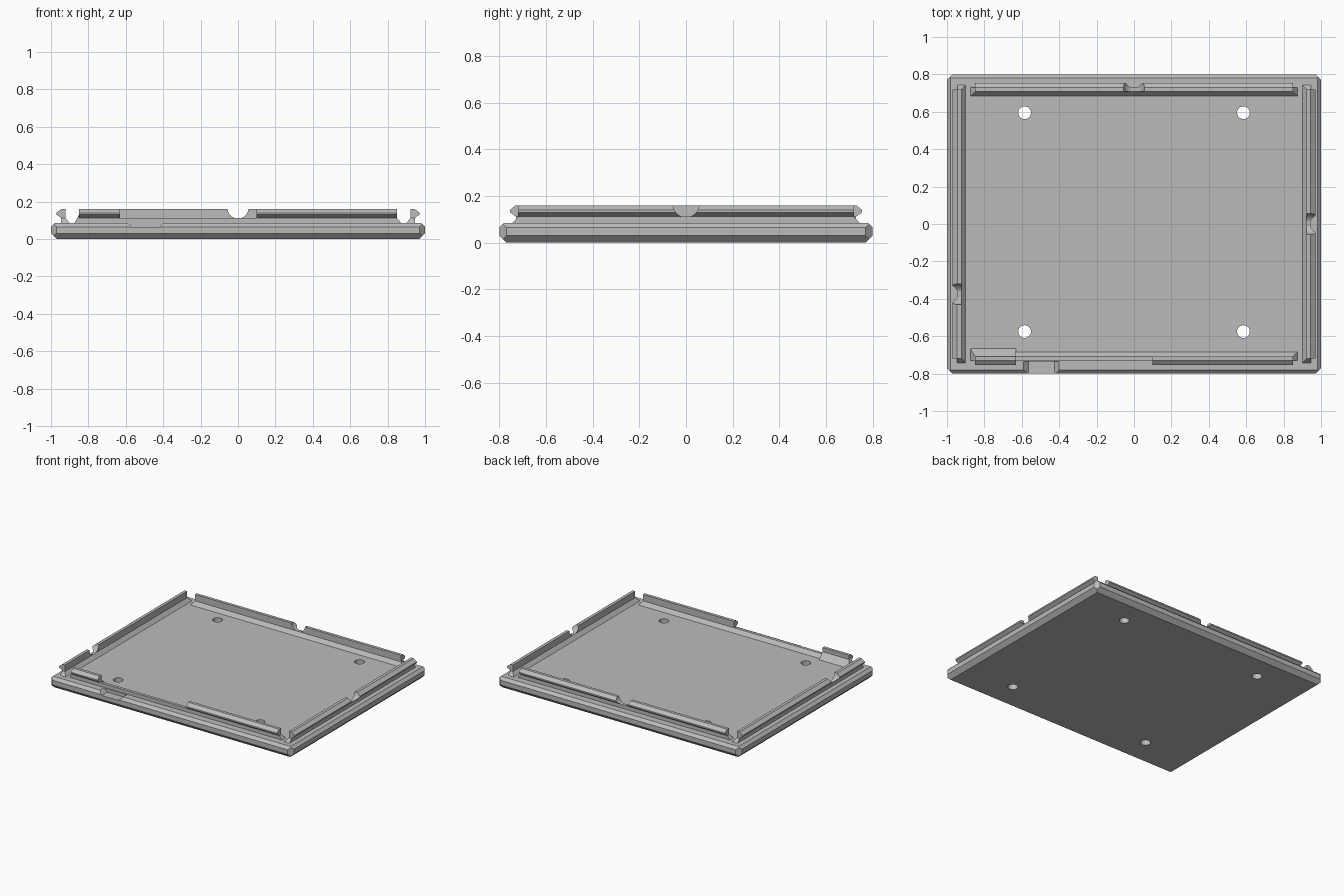
import bpy, bmesh
from math import radians, sin, cos
from mathutils import Vector, Matrix

cube = bpy.data.objects.get("Cube")
if cube:
    bpy.data.objects.remove(cube, do_unlink=True)

grey = bpy.data.materials.new("matte_grey")
grey.use_nodes = True
grey.diffuse_color = (0.5, 0.5, 0.5, 1)
grey.node_tree.nodes["Principled BSDF"].inputs["Base Color"].default_value = (0.5, 0.5, 0.5, 1)

DECK = 0.085   # top of the base plate
FOOT = 0.112   # top of the sloped wall foot


def finish(name, bm, matrix=None):
    bmesh.ops.recalc_face_normals(bm, faces=bm.faces[:])
    mesh = bpy.data.meshes.new(name)
    bm.to_mesh(mesh)
    bm.free()
    if matrix:
        mesh.transform(matrix)
    mesh.materials.append(grey)
    ob = bpy.data.objects.new(name, mesh)
    bpy.context.collection.objects.link(ob)
    return ob


def loft(name, start, end, matrix=None):
    """Solid between two matching loops of points."""
    bm = bmesh.new()
    a = [bm.verts.new(p) for p in start]
    b = [bm.verts.new(p) for p in end]
    bm.faces.new(a)
    bm.faces.new(b)
    for i in range(len(a)):
        j = (i + 1) % len(a)
        bm.faces.new((a[i], a[j], b[j], b[i]))
    return finish(name, bm, matrix)


def prism(name, profile, x0, x1, matrix=None):
    return loft(name, [(x0, y, z) for y, z in profile],
                [(x1, y, z) for y, z in profile], matrix)


def rect(x0, x1, y0, y1, z):
    return [(x0, y0, z), (x1, y0, z), (x1, y1, z), (x0, y1, z)]


def disc(x, y, z, r, axis, count=32):
    ring = [(r * cos(radians(360 * i / count)), r * sin(radians(360 * i / count)))
            for i in range(count)]
    if axis == "z":
        return [(x + u, y + v, z) for u, v in ring]
    return [(x + u, y, z + v) for u, v in ring]


def cut(target, cutter):
    mod = target.modifiers.new("cut", "BOOLEAN")
    mod.operation = "DIFFERENCE"
    mod.solver = "EXACT"
    mod.object = cutter
    bpy.context.view_layer.objects.active = target
    bpy.ops.object.modifier_apply(modifier=mod.name)
    bpy.data.objects.remove(cutter, do_unlink=True)


# Base plate: a slab with every edge sliced at 45 degrees
bm = bmesh.new()
bmesh.ops.create_cube(bm, size=1)
bmesh.ops.transform(bm, verts=bm.verts, matrix=Matrix.Translation((0, 0, DECK / 2))
                    @ Matrix.Diagonal((2, 1.6, DECK, 1)))


def slice_edge(point, normal):
    geom = bm.verts[:] + bm.edges[:] + bm.faces[:]
    res = bmesh.ops.bisect_plane(bm, geom=geom, plane_co=point, plane_no=normal,
                                 clear_outer=True)
    edges = [e for e in res["geom_cut"] if isinstance(e, bmesh.types.BMEdge)]
    bmesh.ops.contextual_create(bm, geom=edges)


for s in (-1, 1):
    slice_edge(Vector((s * 0.97, 0, 0)), Vector((s, 0, -1)))
    slice_edge(Vector((0, s * 0.77, 0)), Vector((0, s, -1)))
    slice_edge(Vector((s * 0.98, 0, DECK)), Vector((s, 0, 1)))
    slice_edge(Vector((0, s * 0.78, DECK)), Vector((0, s, 1)))
    for t in (-1, 1):
        slice_edge(Vector((s, t * 0.77, 0)), Vector((s, t, 0)))
base = finish("base_plate", bm)

# Screw holes and the pry slot in the front rim
for x in (-0.585, 0.585):
    for y in (-0.575, 0.595):
        cut(base, loft("hole_cutter", disc(x, y, -0.1, 0.034, "z"),
                       disc(x, y, 0.2, 0.034, "z")))
cut(base, loft("slot_cutter", rect(-0.565, -0.425, -0.85, -0.735, 0.06),
               rect(-0.6, -0.39, -0.85, -0.735, 0.095)))

# Snap walls, drawn along the back edge and then turned into place
RIDGE = [(0.73, 0.08), (0.73, 0.112), (0.755, 0.13), (0.755, 0.14),
         (0.73, 0.16), (0.708, 0.16), (0.708, 0.08)]


def placed(angle, shift):
    return Matrix.Rotation(radians(angle), 4, "Z") @ Matrix.Translation((0, shift, 0))


def wall(name, angle, shift, half, segments, notch=None):
    m = placed(angle, shift)
    loft(name + "_foot", rect(-half - 0.025, half + 0.025, 0.683, 0.73, DECK - 0.002),
         rect(-half, half, 0.708, 0.73, FOOT), m)
    for i, (x0, x1) in enumerate(segments):
        ob = prism(f"{name}_ridge_{i + 1}", RIDGE, x0, x1, m)
        if notch is not None:
            cut(ob, loft("notch_cutter", [m @ Vector(p) for p in disc(notch, 0.6, 0.165, 0.056, "y")],
                         [m @ Vector(p) for p in disc(notch, 0.85, 0.165, 0.056, "y")]))


wall("back_wall", 0, 0, 0.85, [(-0.85, 0.85)], 0)
wall("left_side_wall", -90, 0.215, 0.72, [(-0.72, 0.72)], 0)
wall("right_side_wall", 90, 0.215, 0.72, [(-0.72, 0.72)], -0.375)
wall("front_wall", 180, 0, 0.85, [(-0.85, -0.1), (0.63, 0.85)])

# Thicker sloped brace behind the short front ridge
loft("front_brace", rect(0.63, 0.875, 0.665, 0.73, DECK - 0.002),
     rect(0.63, 0.85, 0.708, 0.73, 0.13), placed(180, 0))
